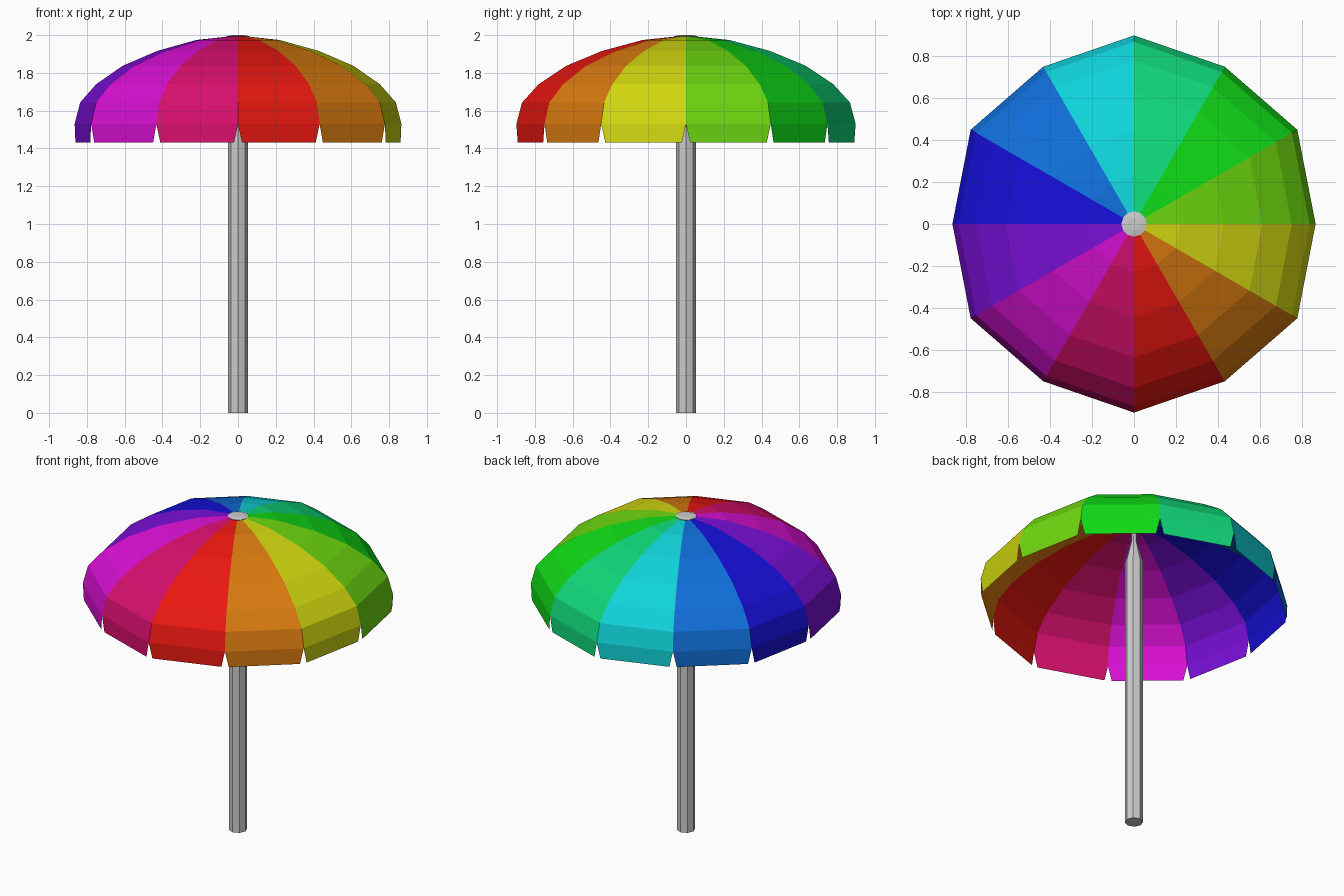
import bpy, bmesh
from math import sin, cos, pi
from mathutils import Vector, Color

if "Cube" in bpy.data.objects:
    bpy.data.objects.remove(bpy.data.objects["Cube"])

SIDES = 12
# canopy profile: (radius, height) at the wider ribs
PROFILE = [(0.03, 1.995), (0.23, 1.974), (0.445, 1.916), (0.635, 1.837),
           (0.78, 1.74), (0.868, 1.643), (0.898, 1.53)]


def finish(name, bm):
    mesh = bpy.data.meshes.new(name)
    bm.to_mesh(mesh)
    bm.free()
    obj = bpy.data.objects.new(name, mesh)
    bpy.context.collection.objects.link(obj)
    return obj


def paint(obj, name, hue, sat, val):
    """Add a material; the colour is given as seen and converted to linear."""
    c = Color()
    c.hsv = (hue, sat, val)
    c = c.from_srgb_to_scene_linear()
    mat = bpy.data.materials.new(name)
    mat.diffuse_color = (c.r, c.g, c.b, 1)
    mat.use_nodes = True
    mat.node_tree.nodes["Principled BSDF"].inputs["Base Color"].default_value = mat.diffuse_color
    obj.data.materials.append(mat)


def lathe(name, profile, sides):
    """Faceted closed solid turned around z."""
    bm = bmesh.new()
    rings = [[bm.verts.new((r * cos(2 * pi * i / sides), r * sin(2 * pi * i / sides), z))
              for i in range(sides)] for r, z in profile]
    for a, b in zip(rings, rings[1:]):
        for i in range(sides):
            j = (i + 1) % sides
            bm.faces.new((a[i], a[j], b[j], b[i]))
    bm.faces.new(rings[0][::-1])
    bm.faces.new(rings[-1])
    return finish(name, bm)


def rib_point(k, r, z):
    # every other rib is slightly shorter
    r *= 1.0 if k % 2 == 0 else 0.963
    a = -pi / 2 + k * 2 * pi / SIDES
    return Vector((r * cos(a), r * sin(a), z))


# canopy: twelve coloured gores, shared ribs
bm = bmesh.new()
ribs = [[bm.verts.new(rib_point(k, r, z)) for r, z in PROFILE] for k in range(SIDES)]
apex = bm.verts.new((0, 0, 1.997))
for k in range(SIDES):
    left, right = ribs[k], ribs[(k + 1) % SIDES]
    faces = [bm.faces.new((apex, left[0], right[0]))]
    for i in range(len(PROFILE) - 1):
        faces.append(bm.faces.new((left[i], left[i + 1], right[i + 1], right[i])))
    # hanging flap, narrower at the bottom so slits open between flaps
    p, q = left[-1].co, right[-1].co
    inset = (q - p).normalized() * 0.022
    drop = Vector((0, 0, -0.098))
    low_left = bm.verts.new(p + inset + drop)
    low_right = bm.verts.new(q - inset + drop)
    faces.append(bm.faces.new((left[-1], low_left, low_right, right[-1])))
    for f in faces:
        f.material_index = k
canopy = finish("canopy", bm)

# rainbow colours around the canopy
for k in range(SIDES):
    paint(canopy, f"panel_colour_{k}", k / SIDES + 0.005, 0.93, 0.92 if k == 0 else 0.85)

# pole, tapering under the canopy
pole = lathe("pole", [(0.053, 0), (0.053, 1.73), (0.017, 1.87), (0.015, 1.985)], 8)
paint(pole, "pole_grey", 0, 0, 0.77)

# round cap at the top
cap = lathe("top_cap", [(0.058, 1.99), (0.06, 1.995), (0.03, 2.0)], 12)
paint(cap, "cap_grey", 0, 0, 0.95)
